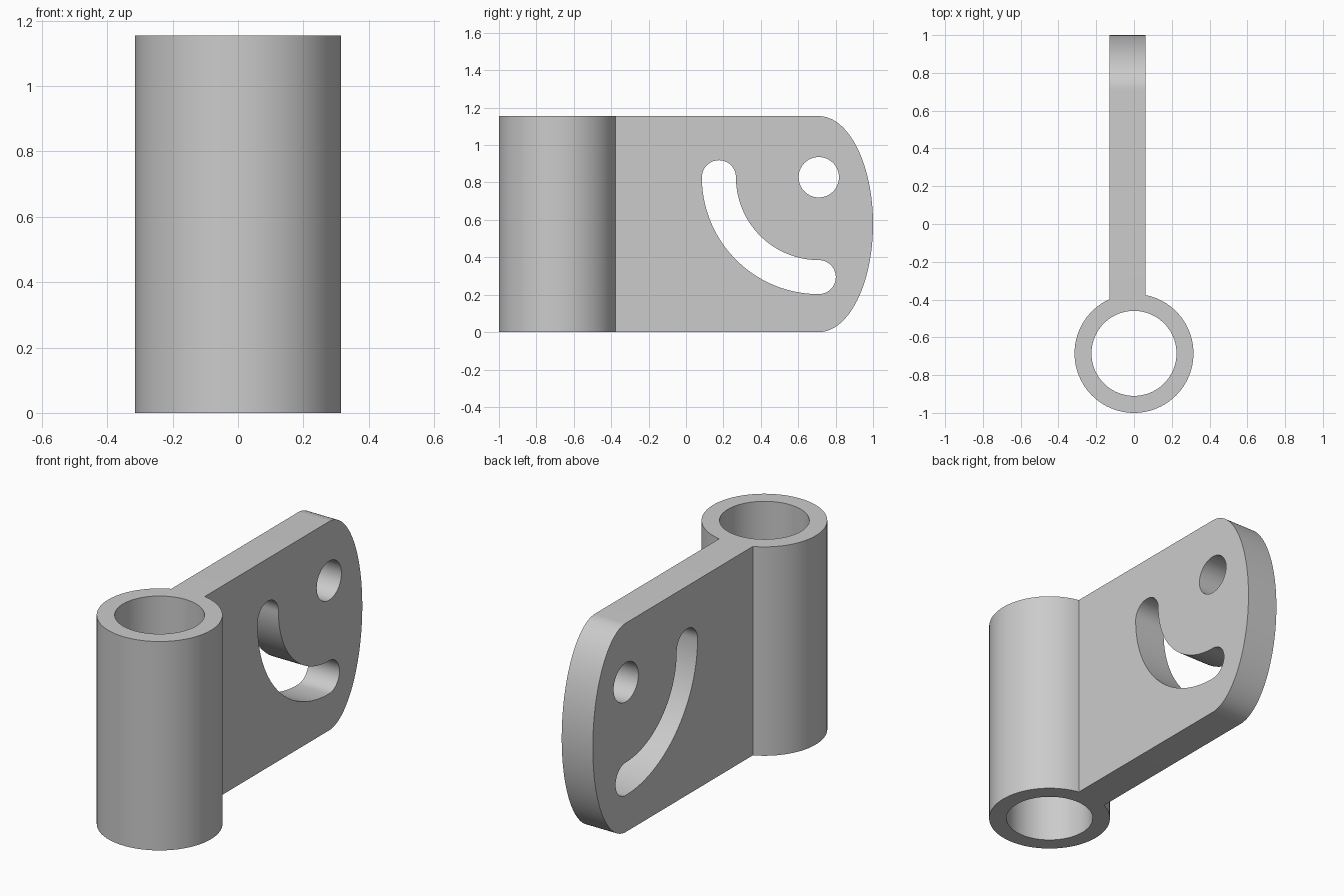
import bpy, bmesh
from math import sin, cos, pi, radians

cube = bpy.data.objects.get("Cube")
if cube:
    bpy.data.objects.remove(cube)

HEIGHT = 1.155
TUBE_Y = -0.685
PIVOT = (0.71, 0.828)          # y, z of the hole and of the slot's arc

grey = bpy.data.materials.new("grey metal")
grey.use_nodes = True
colour = (0.6, 0.6, 0.6, 1)
grey.diffuse_color = colour
grey.node_tree.nodes["Principled BSDF"].inputs["Base Color"].default_value = colour


def arc(centre, rx, ry, start, end, steps):
    """Points along an elliptical arc, angles in degrees."""
    angles = [radians(start + (end - start) * i / steps) for i in range(steps + 1)]
    return [(centre[0] + rx * cos(a), centre[1] + ry * sin(a)) for a in angles]


def prism(name, profile, low, high, axis):
    """Extrude a 2D profile along x (profile is y, z) or z (profile is x, y)."""
    bm = bmesh.new()
    place = (lambda u, v: (low, u, v)) if axis == "x" else (lambda u, v: (u, v, low))
    face = bm.faces.new([bm.verts.new(place(u, v)) for u, v in profile])
    move = (high - low, 0, 0) if axis == "x" else (0, 0, high - low)
    extruded = bmesh.ops.extrude_face_region(bm, geom=[face])["geom"]
    verts = [g for g in extruded if isinstance(g, bmesh.types.BMVert)]
    bmesh.ops.translate(bm, verts=verts, vec=move)
    bmesh.ops.recalc_face_normals(bm, faces=bm.faces)
    mesh = bpy.data.meshes.new(name)
    bm.to_mesh(mesh)
    bm.free()
    mesh.materials.append(grey)
    obj = bpy.data.objects.new(name, mesh)
    bpy.context.collection.objects.link(obj)
    return obj


def circle(centre, radius, steps=96):
    return arc(centre, radius, radius, 0, 360, steps)[:-1]


def combine(target, tool, operation):
    """Apply a boolean and remove its helper object."""
    mod = target.modifiers.new(tool.name, "BOOLEAN")
    mod.object, mod.operation, mod.solver = tool, operation, "EXACT"
    bpy.context.view_layer.objects.active = target
    bpy.ops.object.modifier_apply(modifier=mod.name)
    bpy.data.objects.remove(tool)


# Upright sleeve
bracket = prism("bracket", circle((0, TUBE_Y), 0.315), 0, HEIGHT, "z")

# Flat arm with a half-elliptical end
outline = [(TUBE_Y, HEIGHT), (TUBE_Y, 0)]
outline += arc((0.71, HEIGHT / 2), 0.29, HEIGHT / 2, -90, 90, 64)
combine(bracket, prism("arm", outline, -0.13, 0.06, "x"), "UNION")

# Bore through the sleeve
combine(bracket, prism("bore", circle((0, TUBE_Y), 0.225), -0.2, HEIGHT + 0.2, "z"), "DIFFERENCE")

# Round pivot hole
combine(bracket, prism("pivot_hole", circle(PIVOT, 0.108, 64), -0.3, 0.3, "x"), "DIFFERENCE")

# Quarter-circle slot with rounded ends
MID, HALF = 0.534, 0.091
slot = arc(PIVOT, MID + HALF, MID + HALF, 180, 270, 40)
slot += arc((PIVOT[0], PIVOT[1] - MID), HALF, HALF, -90, 90, 24)[1:]
slot += arc(PIVOT, MID - HALF, MID - HALF, 270, 180, 40)[1:]
slot += arc((PIVOT[0] - MID, PIVOT[1]), HALF, HALF, 0, 180, 24)[1:-1]
combine(bracket, prism("slot", slot, -0.3, 0.3, "x"), "DIFFERENCE")

# Smooth the curved walls, keep the rims crisp
bpy.ops.object.select_all(action="DESELECT")
bracket.select_set(True)
bpy.context.view_layer.objects.active = bracket
bpy.ops.object.shade_smooth_by_angle(angle=radians(30))
